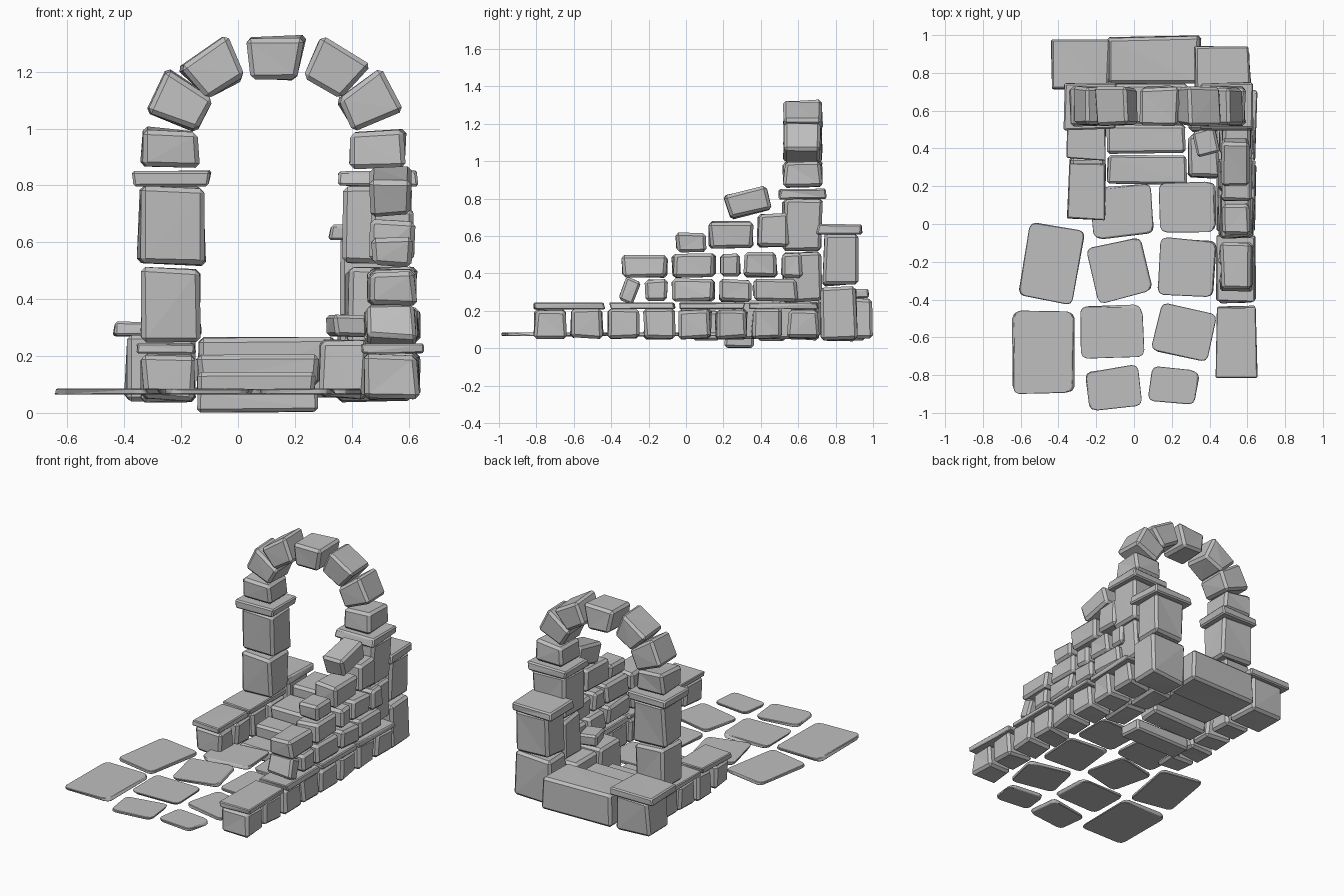
import bpy, bmesh, random
from math import radians
from mathutils import Vector, Matrix, Euler

random.seed(4)
if "Cube" in bpy.data.objects:
    bpy.data.objects.remove(bpy.data.objects["Cube"], do_unlink=True)

stone_grey = bpy.data.materials.new("stone grey")
stone_grey.use_nodes = True
colour = (0.52, 0.52, 0.52, 1)
stone_grey.diffuse_color = colour
stone_grey.node_tree.nodes["Principled BSDF"].inputs["Base Color"].default_value = colour


def stone(name, centre, size, turn=(0, 0, 0), taper=1.0, round_corners=0.0):
    """Rough hewn block: box with uneven corners and chamfered edges."""
    bm = bmesh.new()
    bmesh.ops.create_cube(bm, size=1)
    for v in bm.verts:
        if v.co.z < 0:
            v.co.x *= taper
        for axis in range(3):
            slack = min(0.02, 0.1 * size[axis])
            v.co[axis] *= size[axis] * (1 - random.random() * 2 * slack / size[axis])
    if round_corners:
        upright = [e for e in bm.edges
                   if abs(e.verts[0].co.z - e.verts[1].co.z) > size[2] / 2]
        bmesh.ops.bevel(bm, geom=upright, offset=round_corners, segments=2,
                        profile=0.5, affect='EDGES')
    bmesh.ops.bevel(bm, geom=bm.edges[:], offset=min(0.016, 0.14 * min(size)),
                    segments=1, affect='EDGES', clamp_overlap=True)
    bmesh.ops.triangulate(bm, faces=[f for f in bm.faces if len(f.verts) == 4])
    bmesh.ops.recalc_face_normals(bm, faces=bm.faces[:])
    spin = Euler([radians(a) for a in turn]).to_matrix().to_4x4()
    bm.transform(Matrix.Translation(Vector(centre)) @ spin)
    mesh = bpy.data.meshes.new(name)
    bm.to_mesh(mesh)
    bm.free()
    mesh.materials.append(stone_grey)
    obj = bpy.data.objects.new(name, mesh)
    bpy.context.collection.objects.link(obj)
    return obj


def block(name, xs, ys, zs, turn=(0, 0, 0)):
    """Stone given by its extent along each axis."""
    spans = (xs, ys, zs)
    return stone(name, [(a + b) / 2 for a, b in spans],
                 [b - a for a, b in spans], turn)


def course(name, xs, zs, cuts, gap=0.008):
    """Row of stones along y, divided at the cuts."""
    for start, end in zip(cuts, cuts[1:]):
        block(name, xs, (start + gap / 2, end - gap / 2), zs)


# Right wall: plinth, coping and the broken courses above
plinth = [-0.82 + 0.193 * i for i in range(9)]
course("right_plinth", (0.44, 0.645), (0.045, 0.215), plinth)
course("right_coping", (0.43, 0.655), (0.208, 0.245), [-0.83, -0.42, -0.05, 0.33, 0.72])
course("right_wall_low", (0.44, 0.645), (0.243, 0.375), [-0.23, -0.09, 0.165, 0.355, 0.61])
course("right_wall_middle", (0.45, 0.635), (0.375, 0.515), [-0.085, 0.17, 0.3, 0.5, 0.63])
block("right_wall_end", (0.45, 0.635), (-0.35, -0.09), (0.375, 0.5))
block("right_wall_leaning", (0.45, 0.63), (-0.345, -0.255), (0.24, 0.385), (-22, 0, 0))
block("right_wall_upper_front", (0.465, 0.62), (-0.06, 0.12), (0.51, 0.625))
block("right_wall_upper_middle", (0.46, 0.625), (0.115, 0.37), (0.53, 0.685))
block("right_wall_upper_back", (0.46, 0.625), (0.375, 0.56), (0.53, 0.725))
block("loose_top_stone", (0.46, 0.615), (0.205, 0.455), (0.705, 0.85), (13, 0, 0))

# Left wall
left_cuts = [0.02, 0.195, 0.37, 0.545, 0.72]
course("left_plinth", (-0.345, -0.145), (0.035, 0.215), left_cuts)
course("left_coping", (-0.36, -0.135), (0.208, 0.245), [0.015, 0.33, 0.73])

# Piers under the arch, mirrored about its middle
ARCH_X, ARCH_Y, ARCH_Z = 0.128, 0.625, 0.87


def pier_stone(name, side, x, width, depth, low, high):
    stone(name, (ARCH_X + side * x, ARCH_Y, (low + high) / 2),
          (width, depth, high - low))


for side, label in ((-1, "left"), (1, "right")):
    pier_stone(label + "_pier_lower", side, 0.36, 0.23, 0.22, 0.24, 0.52)
    pier_stone(label + "_pier_upper", side, 0.362, 0.25, 0.225, 0.515, 0.805)
    pier_stone(label + "_capital", side, 0.362, 0.295, 0.27, 0.795, 0.855)

# Arch stones: offset, rise, tilt, outer length, thickness, taper
ring = [(0, 0.378, 0, 0.235, 0.17, 0.72),
        (0.21, 0.335, 32, 0.225, 0.175, 0.74),
        (0.33, 0.22, 63, 0.185, 0.205, 0.78),
        (0.365, 0.06, 88, 0.155, 0.215, 0.9)]
for out, rise, tilt, length, thick, taper in ring:
    for side in ((-1, 1) if out else (1,)):
        stone("arch_stone", (ARCH_X + side * out, ARCH_Y, ARCH_Z + rise),
              (length, 0.22, thick), (0, side * tilt, 0), taper)

# Steps rising through the arch to the threshold
step_x = (-0.15, 0.29)
block("bottom_step", step_x, (0.2, 0.375), (0, 0.085))
block("second_step", (-0.15, 0.285), (0.365, 0.535), (0.045, 0.15))
block("third_step", (-0.15, 0.295), (0.525, 0.75), (0.09, 0.21))
block("threshold", (-0.15, 0.36), (0.735, 1.0), (0.05, 0.28))

# Stones beside the steps on the right
course("step_side_stone", (0.28, 0.46), (0.045, 0.27), [0.23, 0.48, 0.73])
block("small_loose_stone", (0.315, 0.45), (0.36, 0.51), (0.265, 0.35), (0, 0, 15))

# Posts behind the arch
block("back_left_base", (-0.405, -0.145), (0.73, 0.965), (0.035, 0.28))
block("back_left_slab", (-0.45, -0.125), (0.7, 0.985), (0.268, 0.322))
block("back_right_base", (0.345, 0.625), (0.71, 0.925), (0.035, 0.335))
block("back_right_post", (0.35, 0.6), (0.725, 0.925), (0.325, 0.625))
block("back_right_slab", (0.315, 0.625), (0.69, 0.95), (0.605, 0.665))

# Paving stones: x, y, width, depth, turn
paving = [(-0.44, -0.21, 0.31, 0.41, -9), (-0.48, -0.68, 0.345, 0.45, -1),
          (-0.08, -0.245, 0.31, 0.31, 13), (-0.115, -0.57, 0.345, 0.29, 1),
          (-0.11, -0.87, 0.3, 0.24, 8), (0.265, -0.58, 0.33, 0.28, -13),
          (0.28, -0.235, 0.31, 0.32, -4), (0.21, -0.855, 0.27, 0.2, -6),
          (-0.06, 0.07, 0.34, 0.29, 6), (0.285, 0.085, 0.31, 0.28, 2)]
for x, y, width, depth, turn in paving:
    stone("paving_stone", (x, y, 0.075), (width, depth, 0.022),
          (0, 0, turn), round_corners=0.03)
